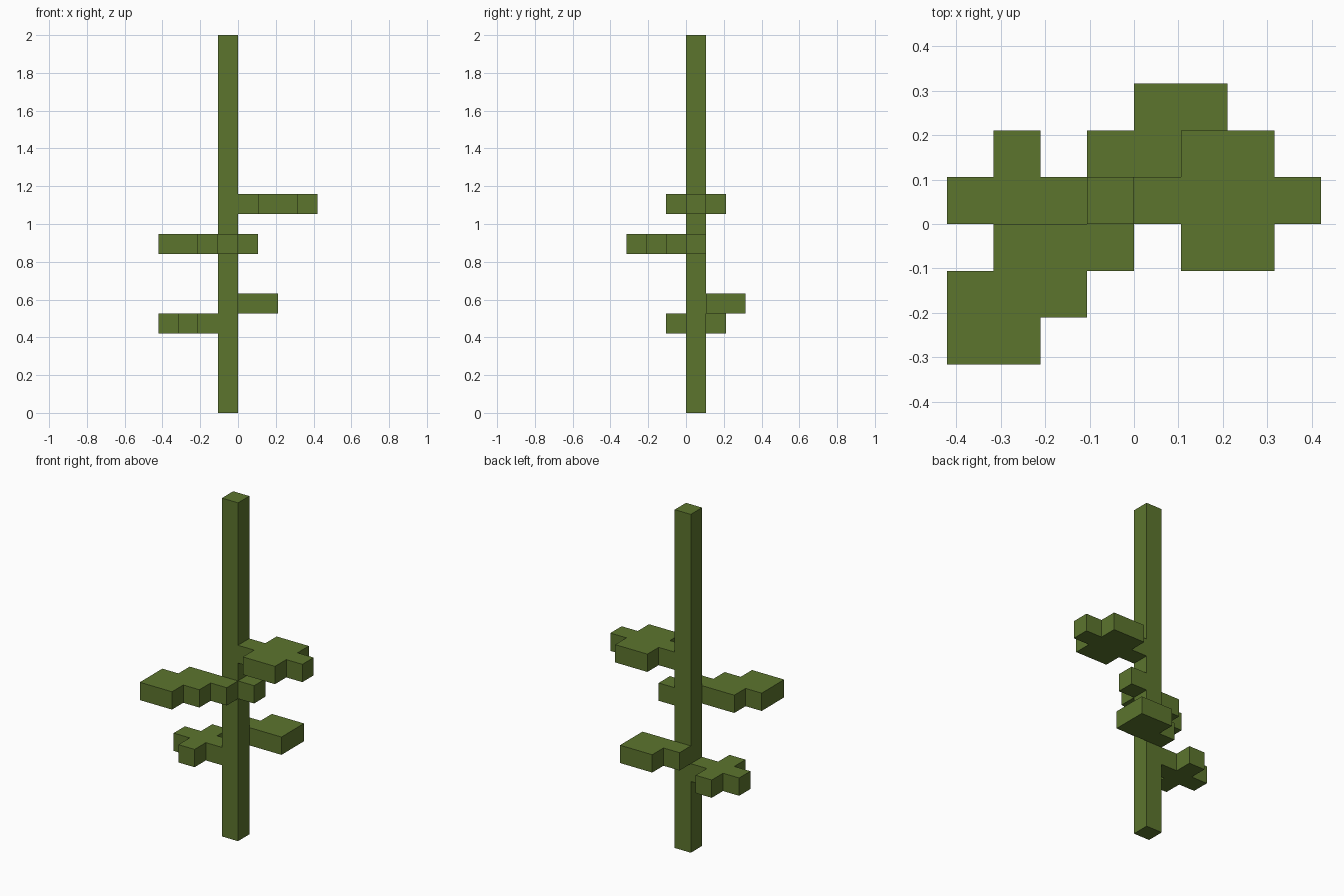
import bpy
import bmesh

if "Cube" in bpy.data.objects:
    bpy.data.objects.remove(bpy.data.objects["Cube"])

U = 2 / 19  # one grid cell; the stem is 19 cells tall

green = bpy.data.materials.new("leaf_green")
green.diffuse_color = (0.107, 0.178, 0.027, 1)
green.use_nodes = True
green.node_tree.nodes["Principled BSDF"].inputs["Base Color"].default_value = green.diffuse_color


def prism(name, outline, z0, z1):
    """Extrude a counter-clockwise outline, given in grid cells, from z0 to z1."""
    bm = bmesh.new()
    base = bm.faces.new([bm.verts.new((x * U, y * U, z0 * U)) for x, y in outline])
    top = bmesh.ops.extrude_face_region(bm, geom=[base], use_keep_orig=True)["geom"]
    bmesh.ops.translate(bm, vec=(0, 0, (z1 - z0) * U),
                        verts=[v for v in top if isinstance(v, bmesh.types.BMVert)])
    bmesh.ops.recalc_face_normals(bm, faces=bm.faces)
    mesh = bpy.data.meshes.new(name)
    bm.to_mesh(mesh)
    bm.free()
    mesh.materials.append(green)
    obj = bpy.data.objects.new(name, mesh)
    bpy.context.collection.objects.link(obj)
    return obj


# Tall square stem
prism("stem", [(-1, 0), (0, 0), (0, 1), (-1, 1)], 0, 19)

# Lowest leaf: a cross reaching left
prism("lower_left_leaf",
      [(-4, 0), (-3, 0), (-3, -1), (-2, -1), (-2, 0), (-1, 0),
       (-1, 1), (-2, 1), (-2, 2), (-3, 2), (-3, 1), (-4, 1)], 4, 5)

# Back leaf: short stalk with a square blade
prism("back_leaf",
      [(-1, 1), (2, 1), (2, 3), (0, 3), (0, 2), (-1, 2)], 5, 6)

# Front leaf: stepped diagonal blade
prism("front_leaf",
      [(-4, -3), (-2, -3), (-2, -2), (-1, -2), (-1, -1), (0, -1),
       (0, 0), (-3, 0), (-3, -1), (-4, -1)], 8, 9)

# Small bud on the right of the stem
prism("bud", [(0, 0), (1, 0), (1, 1), (0, 1)], 8, 9)

# Upper leaf: stalk, broad blade and tip reaching right
prism("upper_right_leaf",
      [(0, 0), (1, 0), (1, -1), (3, -1), (3, 0), (4, 0),
       (4, 1), (3, 1), (3, 2), (1, 2), (1, 1), (0, 1)], 10, 11)
